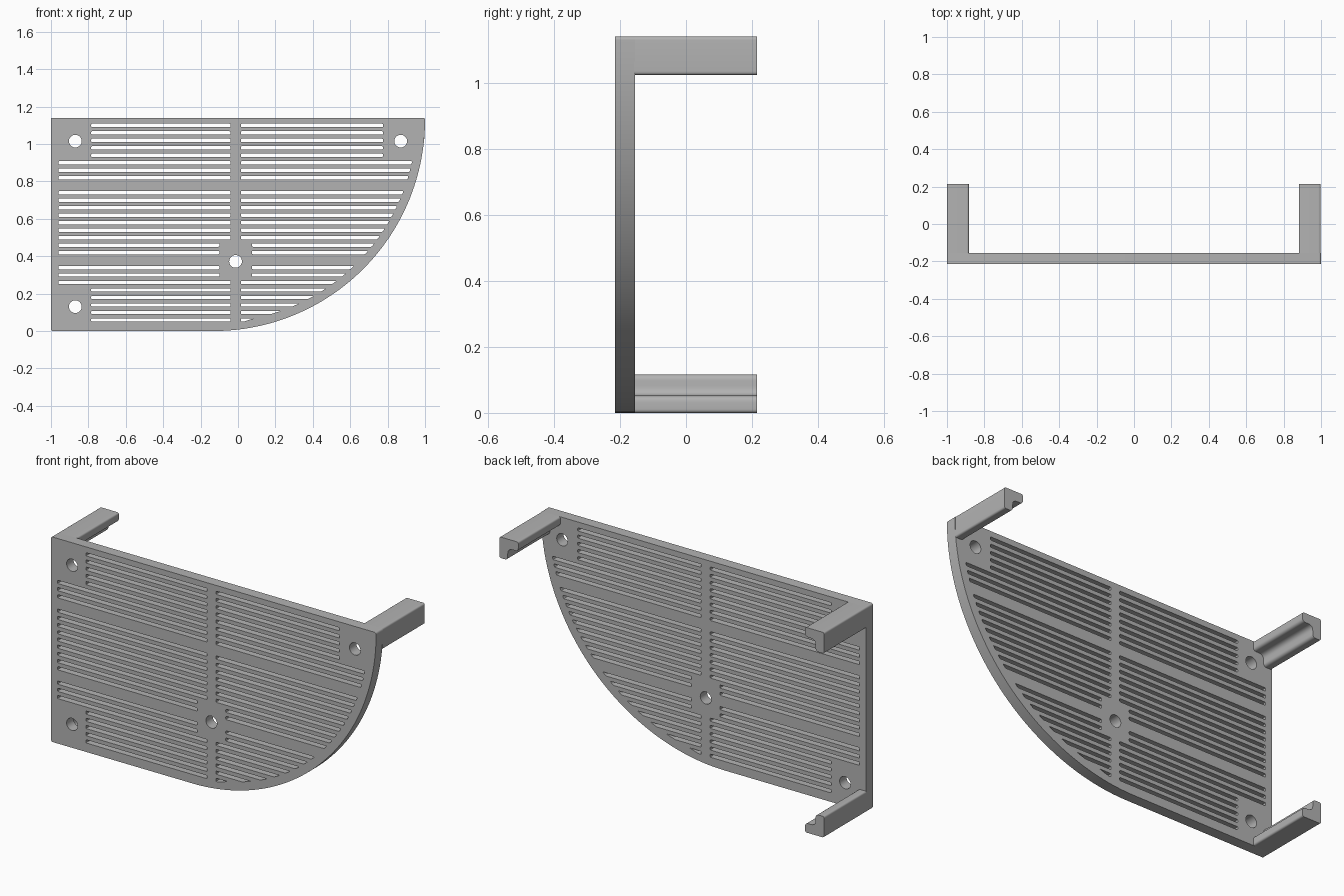
import bpy
import bmesh
from math import cos, sin, pi, sqrt, radians
from mathutils import Matrix, Vector

cube = bpy.data.objects.get("Cube")
if cube:
    bpy.data.objects.remove(cube, do_unlink=True)

TOP = 1.14
ARC_X, ARC_Z, ARC_R = -0.13, 1.13, 1.13
FRONT, INNER, BACK = -0.215, -0.155, 0.215

grey = bpy.data.materials.new("plain grey")
grey.use_nodes = True
colour = (0.45, 0.45, 0.45, 1)
grey.diffuse_color = colour
grey.node_tree.nodes["Principled BSDF"].inputs["Base Color"].default_value = colour


def rounded(corners, steps=4):
    """Outline from (x, z, rounding) corners."""
    pts = []
    for i, (x, z, r) in enumerate(corners):
        p = Vector((x, z))
        if r == 0:
            pts.append(p)
            continue
        a = Vector(corners[i - 1][:2]) - p
        b = Vector(corners[(i + 1) % len(corners)][:2]) - p
        a, b = p + a.normalized() * r, p + b.normalized() * r
        for k in range(steps + 1):
            t = k / steps
            pts.append(a * (1 - t) ** 2 + p * 2 * t * (1 - t) + b * t * t)
    return pts


def circle(x, z, r, n=32):
    return [Vector((x + r * cos(2 * pi * k / n), z + r * sin(2 * pi * k / n)))
            for k in range(n)]


def extrude(name, outlines, y0, y1):
    """Solid from outlines in the xz plane; inner outlines become openings."""
    curve = bpy.data.curves.new(name + " outline", "CURVE")
    curve.dimensions = "2D"
    curve.fill_mode = "BOTH"
    curve.extrude = (y1 - y0) / 2
    for pts in outlines:
        spline = curve.splines.new("POLY")
        spline.points.add(len(pts) - 1)
        for point, p in zip(spline.points, pts):
            point.co = (p.x, p.y, 0, 1)
        spline.use_cyclic_u = True
    helper = bpy.data.objects.new(name + " helper", curve)
    bpy.context.collection.objects.link(helper)
    bpy.context.view_layer.update()
    graph = bpy.context.evaluated_depsgraph_get()
    mesh = bpy.data.meshes.new_from_object(helper.evaluated_get(graph))
    bpy.data.objects.remove(helper, do_unlink=True)

    bm = bmesh.new()
    bm.from_mesh(mesh)
    bmesh.ops.remove_doubles(bm, verts=bm.verts, dist=0.0001)
    bm.transform(Matrix.Translation((0, (y0 + y1) / 2, 0)) @ Matrix.Rotation(pi / 2, 4, "X"))
    bmesh.ops.recalc_face_normals(bm, faces=bm.faces)
    bm.to_mesh(mesh)
    bm.free()
    mesh.name = name
    mesh.materials.clear()
    mesh.materials.append(grey)
    obj = bpy.data.objects.new(name, mesh)
    bpy.context.collection.objects.link(obj)
    bpy.ops.object.select_all(action="DESELECT")
    obj.select_set(True)
    bpy.context.view_layer.objects.active = obj
    bpy.ops.object.shade_smooth_by_angle(angle=radians(30))
    return obj


def arc_x(z, radius):
    return ARC_X + sqrt(max(radius ** 2 - (ARC_Z - z) ** 2, 0))


# Panel outline: square on one side, quarter round on the other
corners = [(-1, 0, 0.012), (-1, TOP, 0.012), (1, TOP, 0.012)]
for k in range(65):
    a = -pi / 2 * k / 64
    corners.append((ARC_X + ARC_R * cos(a), ARC_Z + ARC_R * sin(a), 0))
outlines = [rounded(corners)]

# Screw holes
for x, z in [(-0.87, 1.015), (0.87, 1.015), (-0.87, 0.13), (-0.013, 0.372)]:
    outlines.append(circle(x, z, 0.034))

# Vent slots, shortened around the holes and following the curved edge
H, R = 0.009, 0.005
for row in range(27):
    if row in (8, 18):
        continue
    z = 1.099 - 0.04 * row
    lo, hi = z - H, z + H
    by_hole = row in (16, 17, 19, 20)
    x0 = -0.785 if row < 5 or row > 21 else -0.96
    x1 = -0.10 if by_hole else -0.04
    outlines.append(rounded([(x0, lo, R), (x1, lo, R), (x1, hi, R), (x0, hi, R)], 2))

    x0 = 0.075 if by_hole else 0.015
    ends = [0.775 if row < 5 else max(arc_x(e, ARC_R - 0.046), x0 + 0.015) for e in (lo, hi)]
    outlines.append(rounded([(x0, lo, R), (ends[0], lo, R), (ends[1], hi, R), (x0, hi, R)], 2))

extrude("vent_panel", outlines, FRONT, INNER)

# Corner posts: L-shaped sections with a filleted inside and rounded tips
SIZE, WALL = 0.117, 0.052
section = [(0, 0, 0.012), (SIZE, 0, 0.012), (SIZE, WALL, 0.02),
           (WALL, WALL, 0.03), (WALL, SIZE, 0.02), (0, SIZE, 0.012)]
for name, x, z, sx, sz in [("upper_right_post", -1, TOP, 1, -1),
                           ("upper_left_post", 0.998, TOP, -1, -1),
                           ("lower_right_post", -1, 0, 1, 1)]:
    shape = [(x + sx * u, z + sz * v, r) for u, v, r in section]
    extrude(name, [rounded(shape, 6)], INNER - 0.002, BACK)
